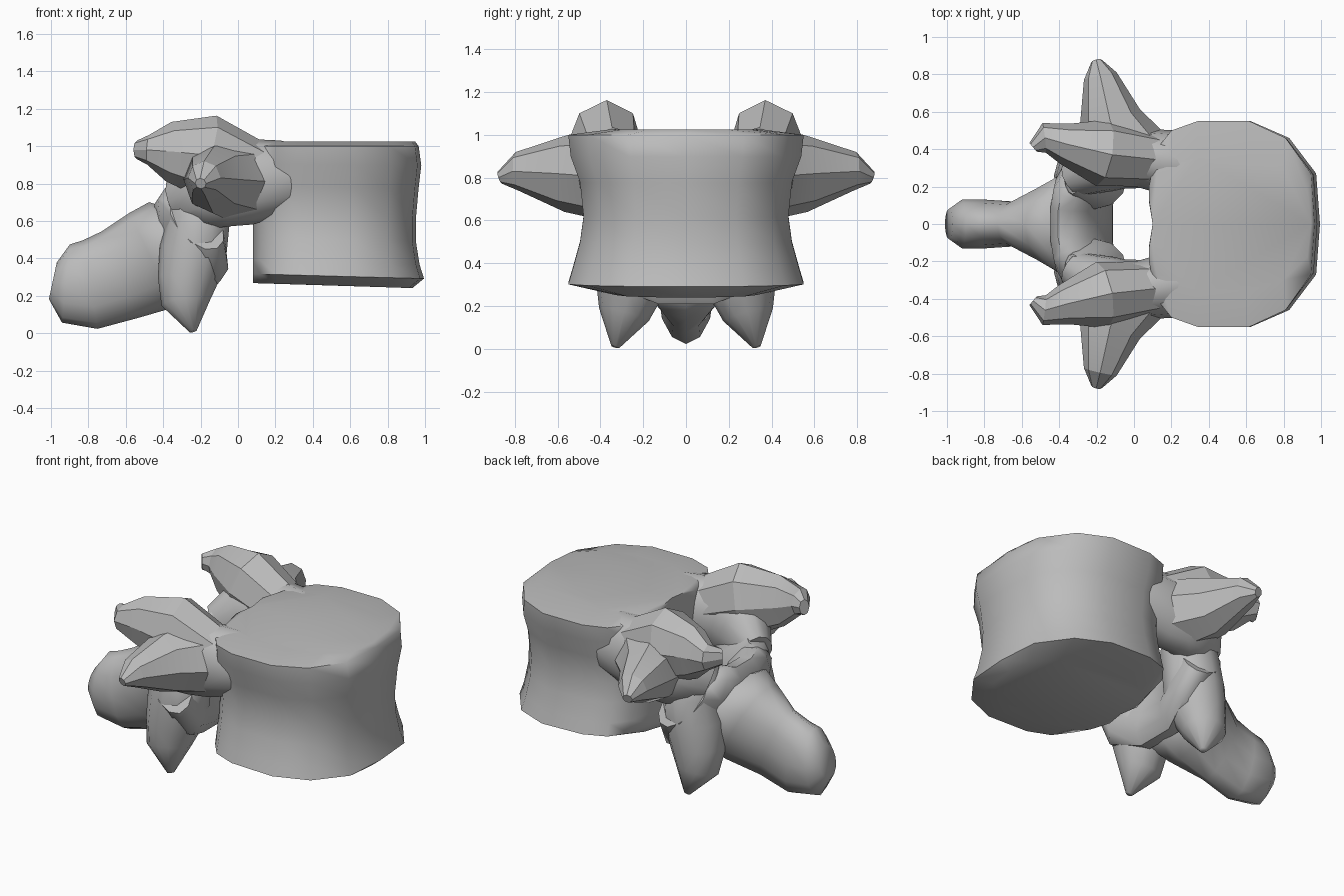
import bpy, bmesh, math
from mathutils import Vector

if "Cube" in bpy.data.objects:
    bpy.data.objects.remove(bpy.data.objects["Cube"])

bone = bpy.data.materials.new("bone_grey")
bone.use_nodes = True
colour = (0.5, 0.5, 0.5, 1)
bone.diffuse_color = colour
bone.node_tree.nodes["Principled BSDF"].inputs["Base Color"].default_value = colour


def skin(name, rings, mirrored=False, angle=60):
    """Bridge a list of point rings into a capped solid."""
    bm = bmesh.new()
    loops = [[bm.verts.new(p) for p in ring] for ring in rings]
    for low, high in zip(loops, loops[1:]):
        for i in range(len(low)):
            bm.faces.new((low[i - 1], low[i], high[i], high[i - 1]))
    bm.faces.new(loops[0][::-1])
    bm.faces.new(loops[-1])
    bmesh.ops.recalc_face_normals(bm, faces=bm.faces)
    mesh = bpy.data.meshes.new(name)
    bm.to_mesh(mesh)
    bm.free()
    mesh.materials.append(bone)
    obj = bpy.data.objects.new(name, mesh)
    bpy.context.collection.objects.link(obj)
    bpy.ops.object.select_all(action="DESELECT")
    bpy.context.view_layer.objects.active = obj
    obj.select_set(True)
    if mirrored:
        mod = obj.modifiers.new("mirror", "MIRROR")
        mod.use_axis = (False, True, False)
        mod.use_mirror_merge = False
        bpy.ops.object.modifier_apply(modifier="mirror")
    bpy.ops.object.shade_smooth_by_angle(angle=math.radians(angle))


def loft(name, sections, up=(0, 0, 1), sides=12, **options):
    """Sections are (x, y, z, half width, half height) along a path."""
    path = [Vector(s[:3]) for s in sections]
    rings = []
    for i, (centre, s) in enumerate(zip(path, sections)):
        along = (path[min(i + 1, len(path) - 1)] - path[max(i - 1, 0)]).normalized()
        across = Vector(up).cross(along).normalized()
        over = along.cross(across)
        turns = [math.tau * k / sides for k in range(sides)]
        rings.append([centre + across * s[3] * math.cos(t) + over * s[4] * math.sin(t)
                      for t in turns])
    skin(name, rings, **options)


# Drum-shaped body with a pinched waist and rounded rims
half = [(0.1, 0), (0.08, 0.2), (0.12, 0.4), (0.2, 0.5), (0.34, 0.55),
        (0.62, 0.55), (0.82, 0.46), (0.96, 0.27), (0.98, 0)]
outline = half + [(x, -y) for x, y in half[-2:0:-1]]
levels = [(0.255, 0.9, 0.6), (0.305, 1.03, 1), (0.38, 0.98, 0.96), (0.5, 0.94, 0.9),
          (0.62, 0.94, 0.87), (0.78, 0.97, 0.9), (0.9, 1, 0.98),
          (1, 0.97, 1), (1.025, 0.93, 0.65)]
mid = 0.5
skin("vertebral_body", [
    [(mid + (x - mid) * (front if x > mid else 1), y * side, z + 0.04 * (1 - z) * (mid - x))
     for x, y in outline] for z, front, side in levels])

# Pedicles joining the body to the arch
loft("pedicles", [(0.45, 0.28, 0.83, 0.12, 0.13), (0.24, 0.32, 0.83, 0.18, 0.2),
                  (0.06, 0.35, 0.81, 0.16, 0.23), (-0.06, 0.36, 0.8, 0.17, 0.23),
                  (-0.18, 0.33, 0.77, 0.17, 0.22), (-0.32, 0.24, 0.7, 0.1, 0.13)],
     mirrored=True)

# Upper joint processes, faceted
loft("upper_joint_processes", [(0.08, 0.35, 0.85, 0.15, 0.18), (-0.17, 0.38, 0.95, 0.18, 0.22),
                               (-0.37, 0.43, 0.97, 0.11, 0.16),
                               (-0.48, 0.46, 0.98, 0.08, 0.08),
                               (-0.54, 0.41, 0.98, 0.03, 0.05)],
     sides=8, mirrored=True, angle=20)

# Sideways processes, faceted
loft("transverse_processes", [(-0.04, 0.38, 0.81, 0.23, 0.21), (-0.13, 0.56, 0.82, 0.17, 0.18),
                              (-0.18, 0.79, 0.83, 0.09, 0.09), (-0.2, 0.87, 0.8, 0.03, 0.03)],
     sides=8, mirrored=True, angle=20)

# Sloping plate that closes the arch behind the canal
lamina = [(-0.22, 0.34, 0.6, 0.12, 0.2), (-0.24, 0.24, 0.53, 0.14, 0.3),
          (-0.28, 0.1, 0.48, 0.13, 0.3)]
loft("lamina", lamina + [(x, -y, z, w, h) for x, y, z, w, h in lamina[::-1]],
     up=(-0.4, 0, 0.9))

# Lower joint processes hanging from the lamina
loft("lower_joint_processes", [(-0.33, 0.24, 0.8, 0.08, 0.05), (-0.21, 0.25, 0.64, 0.17, 0.18),
                               (-0.24, 0.25, 0.44, 0.18, 0.18), (-0.27, 0.26, 0.28, 0.16, 0.16),
                               (-0.28, 0.29, 0.16, 0.12, 0.13),
                               (-0.24, 0.33, 0.01, 0.02, 0.02)],
     up=(1, 0, 0), mirrored=True)

# Backward spine with flared root and blunt end
loft("spinous_process", [(-0.24, 0, 0.5, 0.24, 0.16), (-0.35, 0, 0.45, 0.29, 0.28),
                         (-0.46, 0, 0.39, 0.22, 0.28), (-0.64, 0, 0.31, 0.12, 0.25),
                         (-0.79, 0, 0.26, 0.13, 0.24), (-0.92, 0, 0.265, 0.13, 0.21),
                         (-0.99, 0, 0.28, 0.08, 0.1)])
